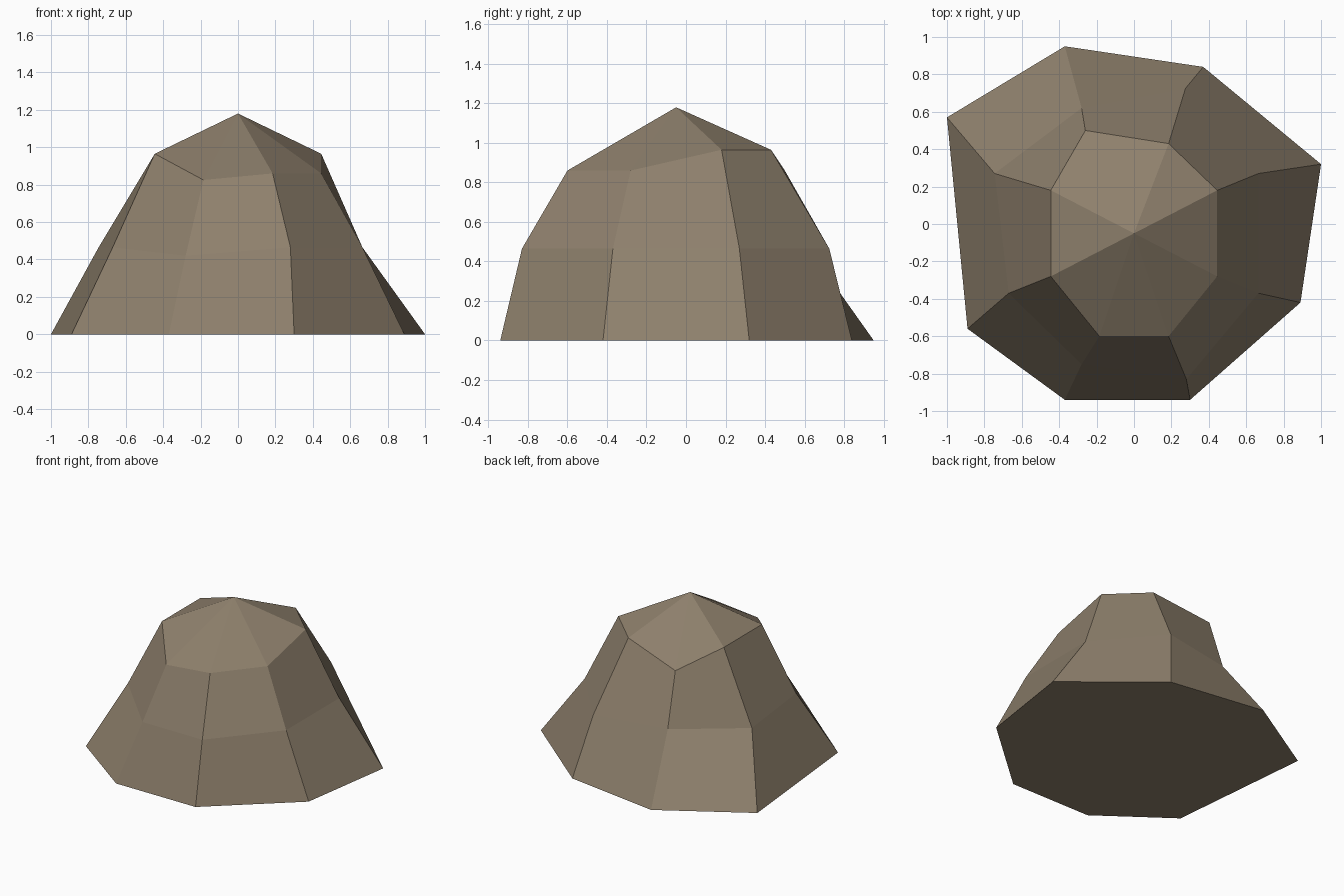
import bpy, bmesh

if "Cube" in bpy.data.objects:
    bpy.data.objects.remove(bpy.data.objects["Cube"])

# Rings of the boulder, counter-clockwise from the front-left corner
base = [(-.37, -.94, 0), (.30, -.94, 0), (.89, -.42, 0), (1.0, .32, 0),
        (.37, .84, 0), (-.37, .95, 0), (-1.0, .57, 0), (-.89, -.56, 0)]
waist = [(-.28, -.75, .42), (.28, -.83, .465), (.665, -.37, .465), (.665, .27, .465),
         (.275, .725, .465), (-.28, .62, .465), (-.745, .27, .465), (-.67, -.37, .465)]
shoulder = [(-.185, -.60, .825), (.185, -.60, .86), (.445, -.28, .86), (.445, .18, .965),
            (.185, .43, .965), (-.26, .50, .86), (-.445, .18, .965), (-.445, -.28, .965)]

bm = bmesh.new()
rings = [[bm.verts.new(p) for p in ring] for ring in (base, waist, shoulder)]
peak = bm.verts.new((0, -.05, 1.18))

# Flat underside, two bands of sides, and the pointed cap
bm.faces.new(rings[0][::-1])
for low, high in zip(rings, rings[1:]):
    for i in range(8):
        j = (i + 1) % 8
        bm.faces.new((low[i], low[j], high[j], high[i]))
for i in range(8):
    bm.faces.new((rings[2][i], rings[2][(i + 1) % 8], peak))
bmesh.ops.recalc_face_normals(bm, faces=bm.faces)

mesh = bpy.data.meshes.new("boulder")
bm.to_mesh(mesh)
bm.free()
boulder = bpy.data.objects.new("boulder", mesh)
bpy.context.collection.objects.link(boulder)

stone = bpy.data.materials.new("brown stone")
stone.diffuse_color = (0.27, 0.215, 0.15, 1)
stone.use_nodes = True
stone.node_tree.nodes["Principled BSDF"].inputs["Base Color"].default_value = stone.diffuse_color
mesh.materials.append(stone)
